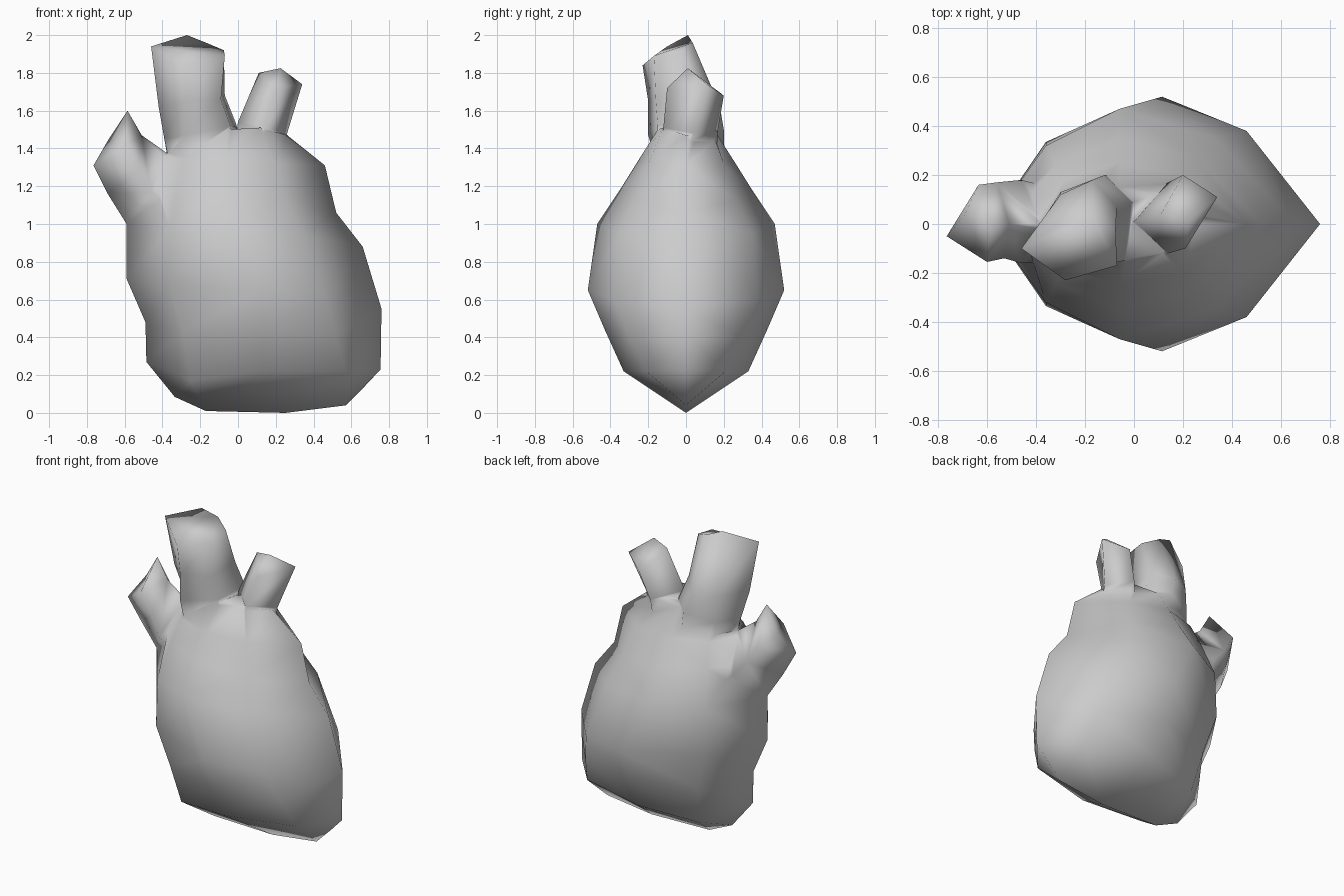
import bpy, bmesh
from mathutils import Vector

cube = bpy.data.objects.get("Cube")
if cube:
    bpy.data.objects.remove(cube, do_unlink=True)

mat = bpy.data.materials.new("plain grey")
mat.use_nodes = True
GREY = (0.6, 0.6, 0.6, 1.0)
mat.diffuse_color = GREY
mat.node_tree.nodes["Principled BSDF"].inputs["Base Color"].default_value = GREY


def make_tube(name, rings, tip=None, foot=None):
    """Skin equal-sized rings and close both ends, optionally to a point."""
    bm = bmesh.new()
    loops = [[bm.verts.new(p) for p in ring] for ring in rings]
    n = len(loops[0])
    for low, high in zip(loops, loops[1:]):
        for i in range(n):
            j = (i + 1) % n
            bm.faces.new((low[i], low[j], high[j], high[i]))
    for loop, point in ((loops[0], foot), (loops[-1], tip)):
        if point is None:
            bm.faces.new(loop)
        else:
            v = bm.verts.new(point)
            for i in range(n):
                bm.faces.new((loop[i], loop[(i + 1) % n], v))
    return finish(name, bm)


def finish(name, bm):
    bmesh.ops.remove_doubles(bm, verts=bm.verts, dist=0.0005)
    bmesh.ops.recalc_face_normals(bm, faces=bm.faces)
    mesh = bpy.data.meshes.new(name)
    bm.to_mesh(mesh)
    bm.free()
    mesh.materials.append(mat)
    obj = bpy.data.objects.new(name, mesh)
    bpy.context.collection.objects.link(obj)
    return obj


# Heart body: each row is left edge (x, z), three half-depth points, right edge
rows = [
    ((-.335, .085), (-.17, 0, .01), (.25, 0, 0), (.57, 0, .04), (.675, .145)),
    ((-.485, .27), (-.25, .23, .17), (.12, .33, .22), (.57, .21, .22), (.755, .23)),
    ((-.49, .48), (-.29, .29, .42), (.12, .43, .44), (.52, .30, .40), (.757, .40)),
    ((-.59, .71), (-.36, .335, .68), (.115, .52, .65), (.46, .38, .60), (.76, .55)),
    ((-.59, 1.0), (-.36, .32, .98), (-.06, .47, 1.0), (.33, .35, .95), (.66, .88)),
    ((-.53, 1.2), (-.32, .24, 1.2), (-.06, .35, 1.18), (.25, .27, 1.13), (.52, 1.06)),
    ((-.42, 1.34), (-.29, .18, 1.34), (-.06, .25, 1.34), (.2, .20, 1.32), (.46, 1.31)),
    ((-.36, 1.39), (-.26, .11, 1.43), (-.06, .15, 1.5), (.12, .12, 1.51), (.26, 1.47)),
]
bm = bmesh.new()
sheets = {}
for side in (-1, 1):
    sheet = []
    for (lx, lz), a, b, c, (rx, rz) in rows:
        pts = [(lx, 0, lz)] + [(x, side * y, z) for x, y, z in (a, b, c)] + [(rx, 0, rz)]
        sheet.append([bm.verts.new(p) for p in pts])
    for r in range(len(sheet) - 1):
        for k in range(4):
            bm.faces.new((sheet[r][k], sheet[r][k + 1], sheet[r + 1][k + 1], sheet[r + 1][k]))
    sheets[side] = sheet
# Roof between the front and back sheets
front, back = sheets[-1][-1], sheets[1][-1]
for k in range(4):
    bm.faces.new((front[k], front[k + 1], back[k + 1], back[k]))
body = finish("heart_body", bm)

# Large central vessel, leaning forward with a slanted end
main = make_tube("main_vessel", [
    [(-.37, 0, 1.3), (-.28, -.15, 1.3), (.0, -.17, 1.3),
     (.05, .08, 1.3), (-.1, .2, 1.3), (-.3, .13, 1.3)],
    [(-.39, -.01, 1.45), (-.28, -.20, 1.47), (-.04, -.15, 1.52),
     (-.01, .09, 1.53), (-.12, .20, 1.5), (-.3, .13, 1.45)],
    [(-.42, -.06, 1.62), (-.28, -.20, 1.65), (-.09, -.16, 1.66),
     (-.07, .07, 1.68), (-.17, .18, 1.62), (-.3, .12, 1.62)],
    [(-.46, -.10, 1.94), (-.28, -.23, 1.84), (-.07, -.17, 1.89),
     (-.075, -.02, 1.92), (-.17, .035, 1.96), (-.27, .01, 2.0)],
])

# Small vessel on the model's left
left = make_tube("left_vessel", [
    [(.12, -.14, 1.35), (.27, 0, 1.35), (.12, .16, 1.35), (-.03, 0, 1.35)],
    [(.14, -.12, 1.51), (.26, .04, 1.48), (.14, .17, 1.5), (.0, .01, 1.54)],
    [(.21, -.10, 1.72), (.34, .11, 1.74), (.2, .2, 1.68), (.11, .04, 1.80)],
], tip=(.225, .01, 1.825))

# Side vessel on the model's right
right = make_tube("right_vessel", [
    [(-.5, 0, .95), (-.38, .16, 1.1), (-.3, 0, 1.3), (-.38, -.16, 1.1)],
    [(-.59, 0, 1.0), (-.46, .18, 1.17), (-.38, 0, 1.38), (-.46, -.16, 1.17)],
    [(-.69, -.02, 1.16), (-.56, .17, 1.28), (-.51, 0, 1.47), (-.53, -.14, 1.28)],
    [(-.765, -.05, 1.31), (-.635, .16, 1.4), (-.585, 0, 1.6), (-.6, -.155, 1.42)],
], tip=(-.69, .04, 1.44))

# Fuse the vessels into the body
bpy.context.view_layer.objects.active = body
for vessel in (main, left, right):
    mod = body.modifiers.new("join", 'BOOLEAN')
    mod.operation = 'UNION'
    mod.solver = 'EXACT'
    mod.object = vessel
    bpy.ops.object.modifier_apply(modifier=mod.name)
    bpy.data.objects.remove(vessel, do_unlink=True)

# Weld slivers along the seams and smooth the whole skin
bm = bmesh.new()
bm.from_mesh(body.data)
bmesh.ops.remove_doubles(bm, verts=bm.verts, dist=0.012)
bmesh.ops.recalc_face_normals(bm, faces=bm.faces)
for f in bm.faces:
    f.smooth = True
    f.material_index = 0
bm.to_mesh(body.data)
bm.free()
body.name = "heart"
